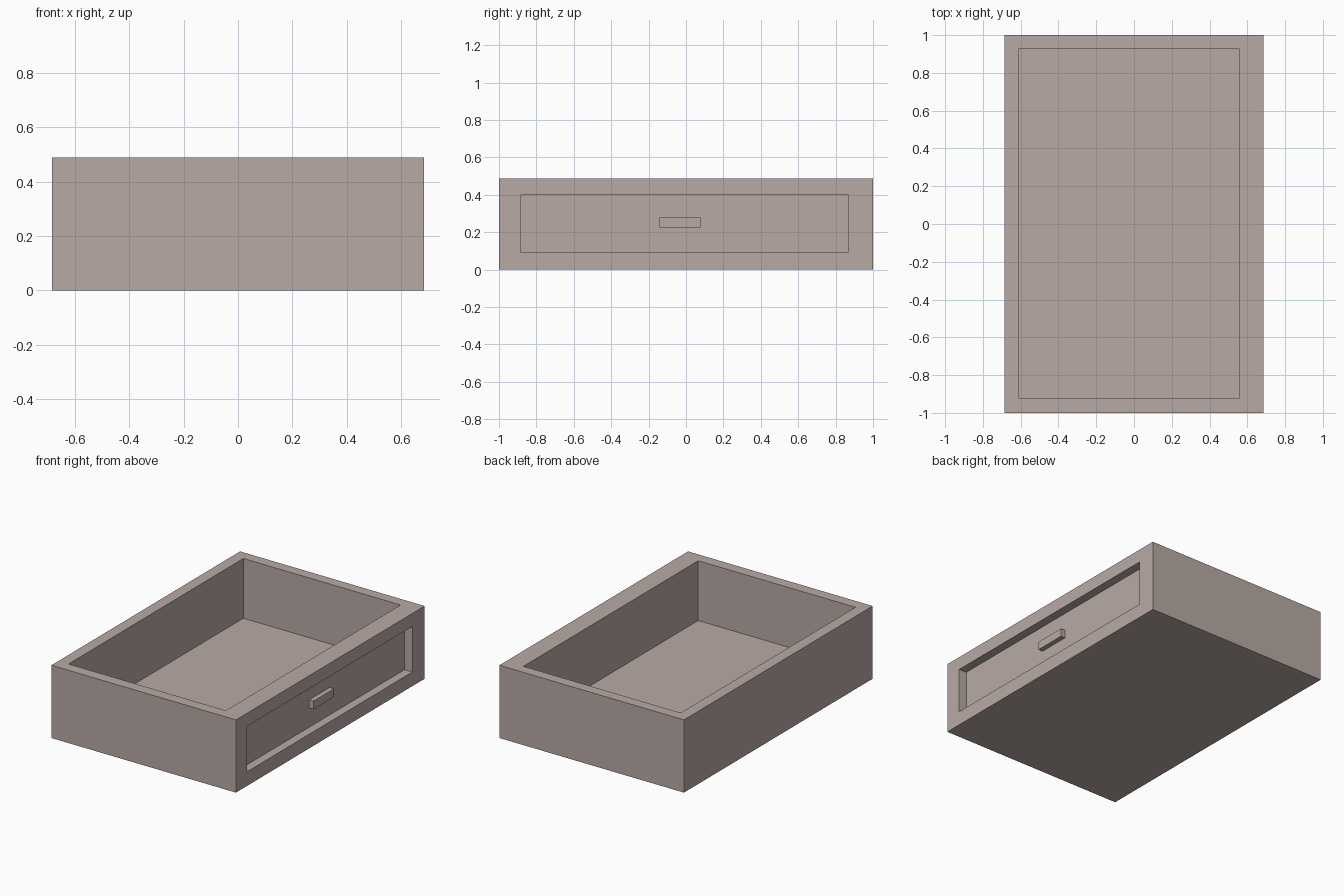
import bpy, bmesh
from mathutils import Vector

if "Cube" in bpy.data.objects:
    bpy.data.objects.remove(bpy.data.objects["Cube"])

# Single warm grey-brown finish
mat = bpy.data.materials.new("warm_taupe")
mat.use_nodes = True
colour = (0.479, 0.402, 0.376, 1)
mat.diffuse_color = colour
bsdf = mat.node_tree.nodes["Principled BSDF"]
bsdf.inputs["Base Color"].default_value = colour
bsdf.inputs["Roughness"].default_value = 0.8


def box_mesh(lo, hi):
    """Box between two opposite corners."""
    lo, hi = Vector(lo), Vector(hi)
    bm = bmesh.new()
    bmesh.ops.create_cube(bm, size=1)
    for v in bm.verts:
        v.co = (lo + hi) / 2 + v.co * (hi - lo)
    bm.normal_update()
    return bm


def recess(bm, axis, lo, hi, level):
    """Sink a rectangular pocket into the face pointing along +axis."""
    face = max(bm.faces, key=lambda f: f.normal[axis])
    bmesh.ops.inset_individual(bm, faces=[face], thickness=0.05)
    centre = face.calc_center_median()
    for v in face.verts:
        for a in range(3):
            if a != axis:
                v.co[a] = hi[a] if v.co[a] > centre[a] else lo[a]
    floor = bmesh.ops.extrude_discrete_faces(bm, faces=[face])["faces"][0]
    for v in floor.verts:
        v.co[axis] = level
    bm.normal_update()


def finish(bm, name):
    bmesh.ops.recalc_face_normals(bm, faces=bm.faces)
    mesh = bpy.data.meshes.new(name)
    bm.to_mesh(mesh)
    bm.free()
    mesh.materials.append(mat)
    obj = bpy.data.objects.new(name, mesh)
    bpy.context.collection.objects.link(obj)


# Drawer body: open storage cavity on top, sunken panel on the handle side
body = box_mesh((-0.685, -1, 0), (0.685, 1, 0.488))
recess(body, 2, (-0.61, -0.925, 0), (0.557, 0.928, 0), 0.087)
recess(body, 0, (0, -0.885, 0.095), (0, 0.87, 0.4), 0.627)
finish(body, "drawer_body")

# Handle on the sunken panel
finish(box_mesh((0.622, -0.142, 0.224), (0.66, 0.077, 0.279)), "drawer_handle")
